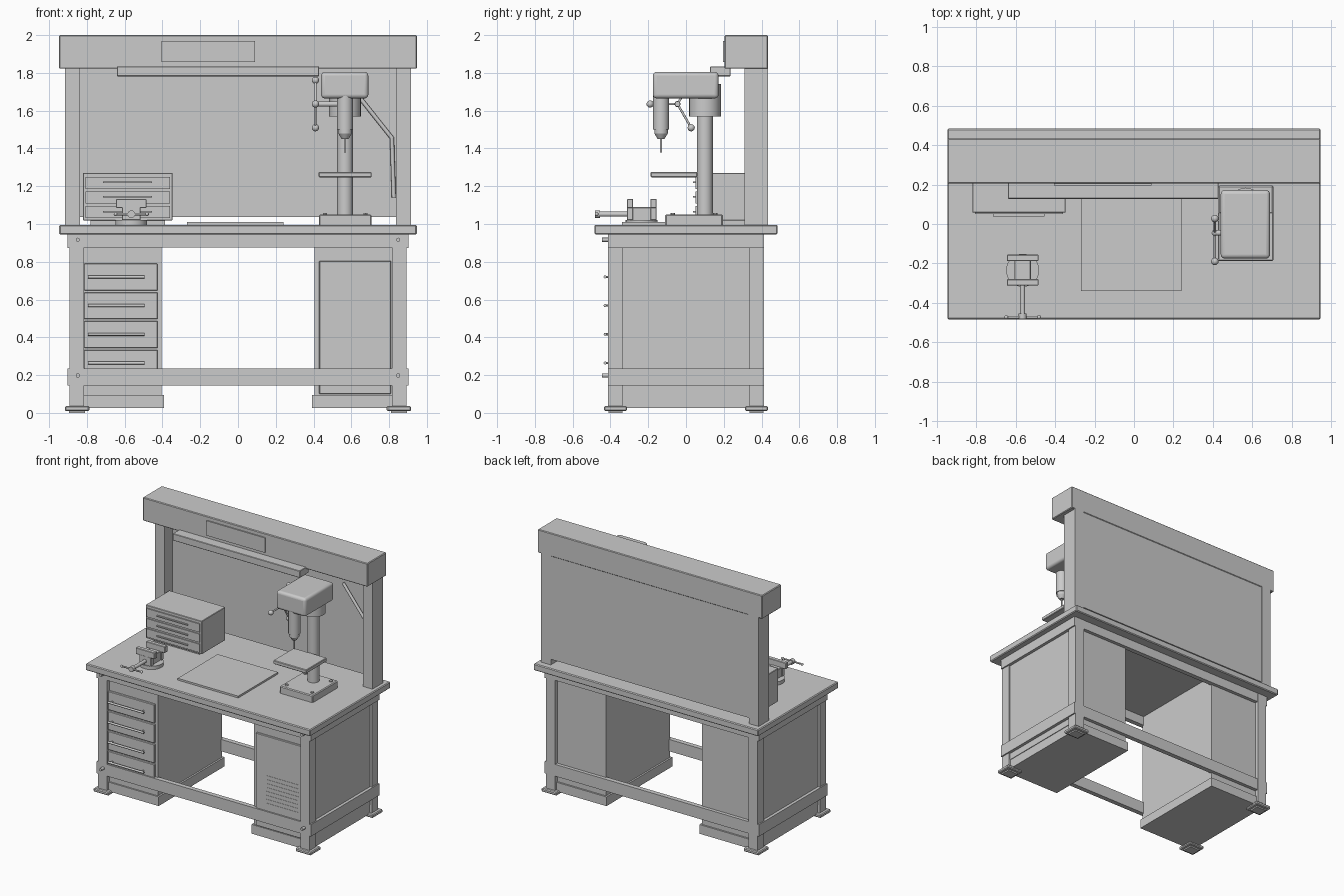
import bpy, math
from mathutils import Vector

cube = bpy.data.objects.get("Cube")
if cube:
    bpy.data.objects.remove(cube, do_unlink=True)

grey = bpy.data.materials.new("plain_grey")
grey.use_nodes = True
grey.diffuse_color = (0.6, 0.6, 0.6, 1)
for node in grey.node_tree.nodes:
    if node.type == 'BSDF_PRINCIPLED':
        node.inputs["Base Color"].default_value = grey.diffuse_color


def finish(name, bevel=0, segments=1, smooth=False):
    ob = bpy.context.object
    ob.name = name
    ob.data.materials.append(grey)
    if bevel:
        mod = ob.modifiers.new("soft_edges", 'BEVEL')
        mod.width, mod.segments = bevel, segments
    if smooth:
        bpy.ops.object.shade_smooth_by_angle(angle=math.radians(40))
    return ob


def box(name, x, y, z, bevel=0, segments=1):
    """Box from (low, high) pairs along each axis."""
    bpy.ops.mesh.primitive_cube_add(size=1, location=[sum(p) / 2 for p in (x, y, z)])
    bpy.context.object.scale = [p[1] - p[0] for p in (x, y, z)]
    bpy.ops.object.transform_apply(location=False, rotation=False, scale=True)
    return finish(name, bevel, segments, segments > 1)


def rod(name, a, b, r1, r2=None, sides=24):
    """Cylinder or cone between two points."""
    a, b = Vector(a), Vector(b)
    bpy.ops.mesh.primitive_cone_add(vertices=sides, radius1=r1, radius2=r1 if r2 is None else r2,
                                    depth=(b - a).length, location=(a + b) / 2)
    bpy.context.object.rotation_euler = (b - a).to_track_quat('Z', 'Y').to_euler()
    return finish(name, smooth=True)


def ball(name, at, r):
    bpy.ops.mesh.primitive_uv_sphere_add(segments=16, ring_count=10, radius=r, location=at)
    return finish(name, smooth=True)


def span(side, low, high):
    """X range mirrored to the given side."""
    return tuple(sorted((side * low, side * high)))


# Worktop and mat
box("worktop", (-.947, .947), (-.484, .484), (.945, .996), .006)
box("work_mat", (-.27, .24), (-.34, .14), (.996, 1.01))

# Frame, feet, side panels and pedestals
for s, tag in ((1, "left"), (-1, "right")):
    for f, end in ((-1, "front"), (1, "back")):
        box(f"{end}_{tag}_leg", span(s, .815, .893), span(f, .335, .412), (.03, .945))
        box(f"{end}_{tag}_foot", span(s, .787, .917), span(f, .312, .434), (.01, .036), .006)
        box(f"{end}_{tag}_foot_pad", span(s, .81, .895), span(f, .335, .41), (0, .011))
    for z in ((.145, .235), (.872, .945)):
        box(f"{tag}_side_rail", span(s, .82, .903), (-.412, .412), z)
        rod(f"{tag}_bolt", (s * .848, -.405, sum(z) / 2 + .008), (s * .848, -.446, sum(z) / 2 + .008), .011, sides=12)
    box(f"{tag}_side_panel", span(s, .80, .88), (-.378, .382), (.095, .875))
    box(f"{tag}_pedestal", span(s, .405, .82), (-.385, .385), (.09, .945))
    box(f"{tag}_plinth", span(s, .392, .875), (-.396, .398), (.025, .095))
for f, end in ((-1, "front"), (1, "back")):
    for z in ((.145, .235), (.875, .945)):
        box(f"{end}_rail", (-.82, .82), span(f, .375, .411), z)

# Pedestal drawers with rod handles
for i in range(4):
    top = .79 - i * .152
    z = top - .07
    box("pedestal_drawer", (-.815, -.425), (-.402, -.38), (top - .142, top), .003)
    rod("drawer_handle", (-.795, -.428, z), (-.495, -.428, z), .008, sides=12)
    for x in (-.775, -.515):
        rod("handle_post", (x, -.4, z), (x, -.428, z), .006, sides=8)

# Cupboard door with vent slats
box("cupboard_door", (.43, .81), (-.4, -.38), (.1, .805), .003)
for i in range(8):
    z = .29 + i * .03
    box("vent_slat", (.52, .79), (-.402, -.399), (z, z + .004))

# Upright back, hood, sign plate and lamp bar
for s, tag in ((1, "left"), (-1, "right")):
    box(f"{tag}_back_post", span(s, .836, .917), (.31, .434), (.99, 1.83))
box("back_panel", (-.845, .845), (.405, .43), (1.037, 1.83))
box("hood", (-.947, .947), (.205, .434), (1.822, 2.0), .005)
box("hood_plate", (-.405, .09), (.196, .206), (1.857, 1.97))
box("lamp_bar", (-.64, .43), (.128, .235), (1.782, 1.835), .003)

# Small parts cabinet
box("parts_cabinet", (-.82, -.347), (.058, .345), (1.018, 1.271), .003)
box("parts_cabinet_base", (-.78, -.387), (.09, .32), (.99, 1.02))
for i in range(3):
    z = 1.032 + i * .077
    box("parts_drawer", (-.808, -.36), (.05, .06), (z, z + .064))
    box("parts_handle", (-.715, -.455), (.038, .052), (z + .03, z + .038))

# Drill press
cx, cy, sy = .567, .1, -.132
box("drill_base", (.428, .707), (-.11, .195), (.99, 1.05), .006)
for x in (.46, .675):
    for y in (-.07, .155):
        rod("base_bolt", (x, y, 1.045), (x, y, 1.058), .013, sides=6)
rod("drill_column", (cx, cy, 1.04), (cx, cy, 1.7), .042)
rod("column_collar", (cx, cy, 1.57), (cx, cy, 1.74), .084)
box("drill_table", (.427, .707), (-.187, .06), (1.247, 1.275), .004)
box("drill_head", (.44, .69), (-.175, .172), (1.665, 1.805), .02, 4)
rod("spindle_housing", (cx, sy, 1.5), (cx, sy, 1.68), .042)
rod("chuck", (cx, sy, 1.478), (cx, sy, 1.502), .036)
rod("chuck_jaws", (cx, sy, 1.45), (cx, sy, 1.478), .018, .035)
rod("drill_bit", (cx, sy, 1.378), (cx, sy, 1.455), .006, sides=12)

# Feed wheel with three spokes
hub = Vector((.41, -.045, 1.635))
rod("feed_shaft", hub, (.53, hub.y, hub.z), .014)
for i in range(3):
    a = math.radians(180 + 120 * i)
    tip = hub + Vector((0, math.cos(a), math.sin(a))) * .145
    rod("feed_spoke", hub, tip, .006, sides=12)
    ball("feed_knob", tip, .019)
ball("feed_hub", hub, .016)

# Bent conduit beside the drill
path = [(.62, .38, 1.7), (.815, .38, 1.455), (.825, .38, 1.14)]
for a, b in zip(path, path[1:]):
    rod("conduit", a, b, .011, sides=12)
ball("conduit_elbow", path[1], .011)

# Bench vise
vx = -.565
rod("vise_base", (vx, -.235, .99), (vx, -.235, 1.022), .084, sides=32)
box("vise_body", (vx - .042, vx + .042), (-.3, -.165), (1.01, 1.09), .004)
for y in ((-.312, -.28), (-.188, -.156)):
    box("vise_jaw", (vx - .08, vx + .08), y, (1.085, 1.133), .003)
    box("vise_jaw_support", (vx - .05, vx + .05), y, (1.02, 1.09), .003)
rod("vise_screw", (vx, -.29, 1.052), (vx, -.475, 1.052), .013)
rod("vise_screw_head", (vx, -.455, 1.052), (vx, -.482, 1.052), .02)
rod("vise_handle", (vx - .083, -.473, 1.052), (vx + .083, -.473, 1.052), .006, sides=12)
for s in (-1, 1):
    ball("vise_handle_end", (vx + s * .083, -.473, 1.052), .01)
